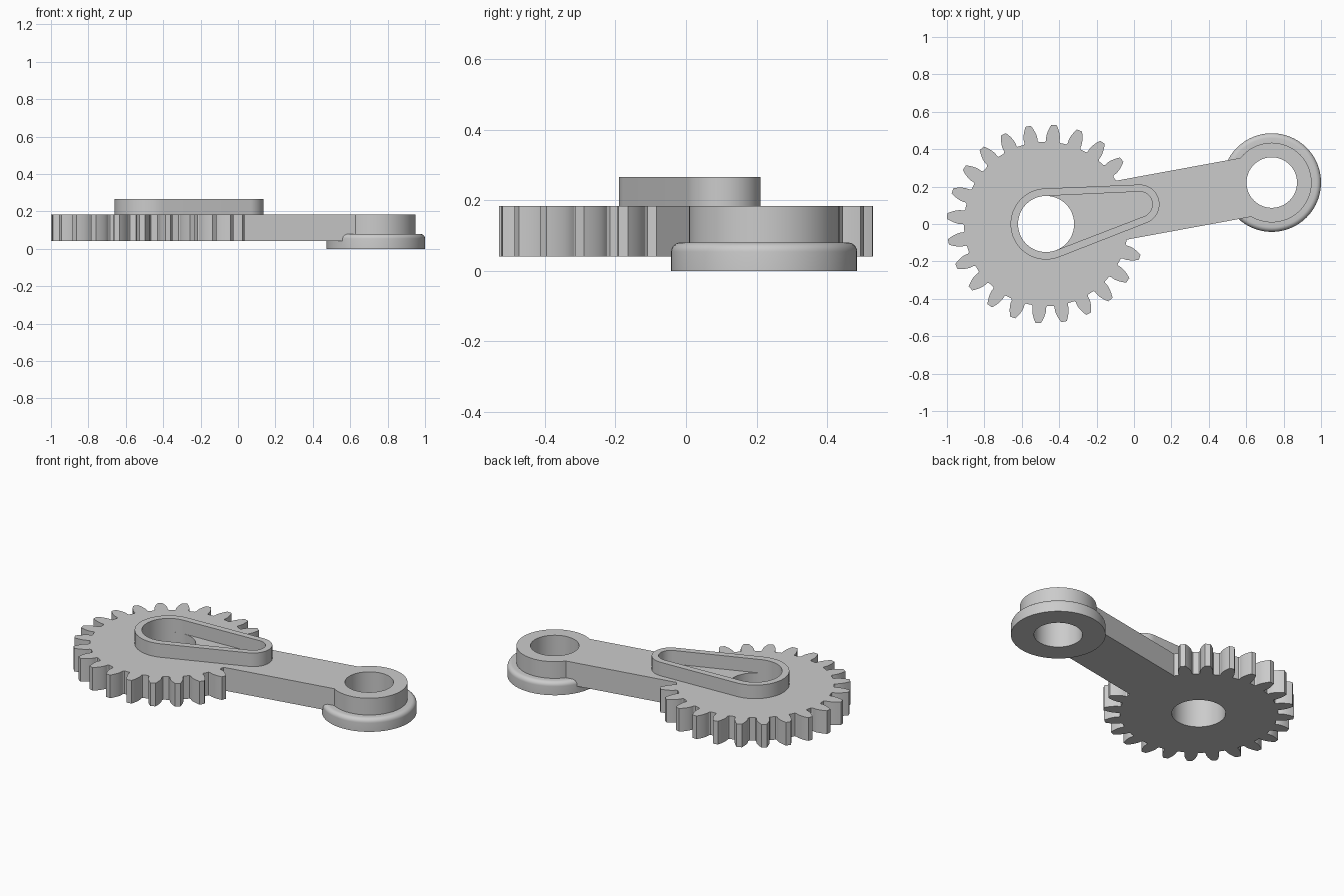
import bpy, bmesh, math
from math import sin, cos, tan, pi, acos, atan2, hypot

cube = bpy.data.objects.get("Cube")
if cube:
    bpy.data.objects.remove(cube)

# Main dimensions
GEAR = (-0.47, 0.0)
PIVOT = (0.7365, 0.2215)
BOTTOM, TOP, RIM_TOP = 0.041, 0.183, 0.266
TEETH, TIP_R = 24, 0.531
ARM_ANGLE = atan2(PIVOT[1] - GEAR[1], PIVOT[0] - GEAR[0])

gray = bpy.data.materials.new("light_gray")
gray.use_nodes = True
gray.diffuse_color = (0.6, 0.6, 0.6, 1)
gray.node_tree.nodes["Principled BSDF"].inputs["Base Color"].default_value = (0.6, 0.6, 0.6, 1)


def prism(name, outline, z0, z1, fillet=0):
    """Extrude a flat outline from z0 to z1, optionally rounding the top edge."""
    bm = bmesh.new()
    face = bm.faces.new([bm.verts.new((x, y, z0)) for x, y in outline])
    out = bmesh.ops.extrude_face_region(bm, geom=[face])
    top_verts = [v for v in out["geom"] if isinstance(v, bmesh.types.BMVert)]
    for v in top_verts:
        v.co.z = z1
    if fillet:
        rim_edges = [e for e in bm.edges if all(v in top_verts for v in e.verts)]
        bmesh.ops.bevel(bm, geom=rim_edges, offset=fillet, segments=6,
                        profile=0.5, affect="EDGES")
    bmesh.ops.recalc_face_normals(bm, faces=bm.faces[:])
    mesh = bpy.data.meshes.new(name)
    bm.to_mesh(mesh)
    bm.free()
    mesh.materials.append(gray)
    obj = bpy.data.objects.new(name, mesh)
    bpy.context.scene.collection.objects.link(obj)
    return obj


def arc(center, r, a0, a1, steps):
    return [(center[0] + r * cos(a0 + (a1 - a0) * i / steps),
             center[1] + r * sin(a0 + (a1 - a0) * i / steps)) for i in range(steps + 1)]


def disc(name, center, r, z0, z1, fillet=0):
    return prism(name, arc(center, r, 0, 2 * pi, 96)[:-1], z0, z1, fillet)


def combine(obj, other, operation):
    """Apply a boolean and remove the helper."""
    other.hide_render = True
    mod = obj.modifiers.new("combine", "BOOLEAN")
    mod.object, mod.operation, mod.solver = other, operation, "EXACT"
    graph = bpy.context.evaluated_depsgraph_get()
    mesh = bpy.data.meshes.new_from_object(obj.evaluated_get(graph))
    obj.modifiers.clear()
    obj.data = mesh
    bpy.data.objects.remove(other)


def gear_outline():
    """Involute teeth, one tooth aligned with the arm."""
    module = TIP_R * 2 / (TEETH + 2)
    pitch_r = module * TEETH / 2
    root_r = pitch_r - 1.25 * module
    pressure = math.radians(20)
    base_r = pitch_r * cos(pressure)
    base_half = pi / (2 * TEETH) + tan(pressure) - pressure
    flank = [(root_r, base_half + 0.012), (root_r + 0.008, base_half)]
    for i in range(7):
        r = base_r + (TIP_R - base_r) * i / 6
        a = acos(base_r / r)
        flank.append((r, base_half - tan(a) + a))
    tooth = [(r, -a) for r, a in flank] + [(r, a) for r, a in reversed(flank)]
    tooth.append((root_r, pi / TEETH))
    return [(GEAR[0] + r * cos(a + ARM_ANGLE + k * 2 * pi / TEETH),
             GEAR[1] + r * sin(a + ARM_ANGLE + k * 2 * pi / TEETH))
            for k in range(TEETH) for r, a in tooth]


def teardrop(big_r, small_r):
    """Outline wrapped around the gear bore and a smaller end circle."""
    end = (0.03, 0.105)
    dx, dy = end[0] - GEAR[0], end[1] - GEAR[1]
    turn = atan2(dy, dx)
    spread = acos((big_r - small_r) / hypot(dx, dy))
    return (arc(GEAR, big_r, turn + spread, turn - spread + 2 * pi, 60)
            + arc(end, small_r, turn - spread, turn + spread, 32))


# Gear with arm
body = prism("gear_arm", gear_outline(), BOTTOM, TOP)
length = hypot(PIVOT[0] - GEAR[0], PIVOT[1] - GEAR[1])
arm_outline = [(GEAR[0] + u * cos(ARM_ANGLE) - v * sin(ARM_ANGLE),
                GEAR[1] + u * sin(ARM_ANGLE) + v * cos(ARM_ANGLE))
               for u, v in ((0.3, -0.16), (length, -0.16), (length, 0.16), (0.3, 0.16))]
combine(body, prism("arm", arm_outline, BOTTOM, TOP), "UNION")

# Pivot boss on a round-edged flange
combine(body, disc("pivot_boss", PIVOT, 0.213, 0.02, TOP), "UNION")
combine(body, disc("pivot_flange", PIVOT, 0.2635, 0, 0.08, 0.026), "UNION")

# Bores through the gear and the pivot
combine(body, disc("gear_bore", GEAR, 0.15, -0.1, 0.4), "DIFFERENCE")
combine(body, disc("pivot_bore", PIVOT, 0.135, -0.1, 0.4), "DIFFERENCE")

# Raised teardrop wall on top of the gear
rim = prism("raised_rim", teardrop(0.19, 0.106), TOP, RIM_TOP)
combine(rim, prism("rim_pocket", teardrop(0.15, 0.068), 0.1, 0.4), "DIFFERENCE")

# Smooth curved walls, sharp edges
for obj in (body, rim):
    bpy.ops.object.select_all(action="DESELECT")
    obj.select_set(True)
    bpy.context.view_layer.objects.active = obj
    bpy.ops.object.shade_smooth_by_angle(angle=math.radians(25))
